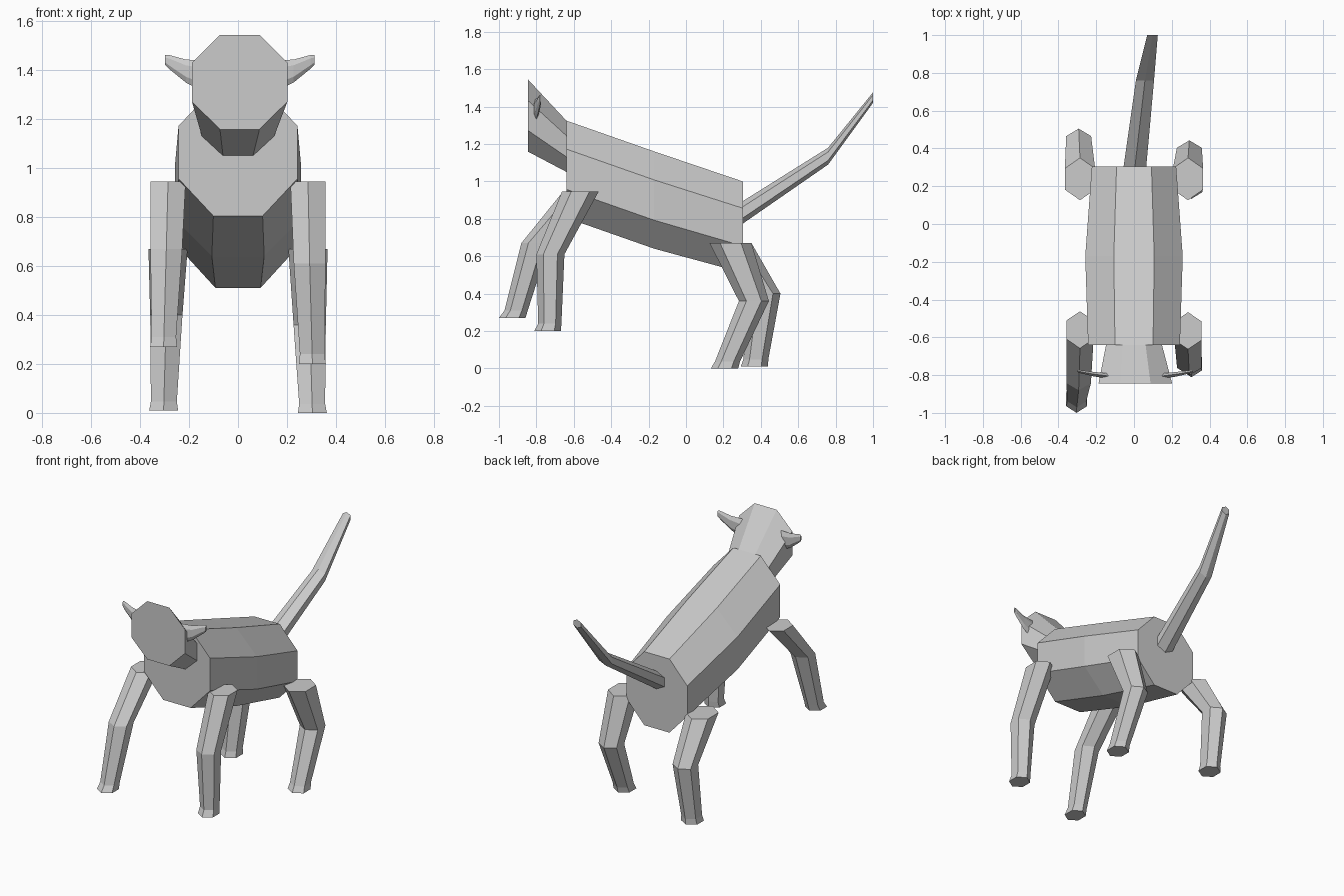
import bpy
import bmesh
import math

default_cube = bpy.data.objects.get("Cube")
if default_cube:
    bpy.data.objects.remove(default_cube, do_unlink=True)

# One plain colour for the whole animal
grey = bpy.data.materials.new("plain grey")
grey.use_nodes = True
shade = (0.6, 0.6, 0.6, 1.0)
grey.diffuse_color = shade
grey.node_tree.nodes["Principled BSDF"].inputs["Base Color"].default_value = shade

# Cross-sections that fit a box reaching one unit each way
HEXAGON = [(0, 1), (1, 0.5), (1, -0.5), (0, -1), (-1, -0.5), (-1, 0.5)]
OCTAGON = [
    (math.cos(math.radians(a)) / math.cos(math.pi / 8),
     math.sin(math.radians(a)) / math.cos(math.pi / 8))
    for a in [22.5 + 45 * i for i in range(8)]
]


def loft(name, outline, plane, sections):
    """Skin a capped tube through sections of (centre, half width, half height).

    The plane names the two axes that the outline is drawn in.
    """
    first, second = ["xyz".index(letter) for letter in plane]
    bm = bmesh.new()
    rings = []
    for centre, half_width, half_height in sections:
        ring = []
        for u, v in outline:
            point = list(centre)
            point[first] += u * half_width
            point[second] += v * half_height
            ring.append(bm.verts.new(point))
        rings.append(ring)
    count = len(outline)
    for lower, upper in zip(rings, rings[1:]):
        for i in range(count):
            j = (i + 1) % count
            bm.faces.new((lower[i], lower[j], upper[j], upper[i]))
    bm.faces.new(rings[0])
    bm.faces.new(rings[-1])
    bmesh.ops.recalc_face_normals(bm, faces=bm.faces[:])
    mesh = bpy.data.meshes.new(name)
    bm.to_mesh(mesh)
    bm.free()
    mesh.materials.append(grey)
    obj = bpy.data.objects.new(name, mesh)
    bpy.context.collection.objects.link(obj)
    return obj


# Body, sloping down towards the rump
loft("body", OCTAGON, "xz", [
    ((0, -0.64, 1.065), 0.243, 0.26),
    ((0, -0.17, 0.90), 0.258, 0.26),
    ((0, 0.305, 0.755), 0.223, 0.244),
])

# Head, widening to a flat face
loft("head", OCTAGON, "xz", [
    ((0, -0.64, 1.188), 0.148, 0.137),
    ((0.007, -0.845, 1.352), 0.195, 0.193),
])

# Tail, rising behind and leaning to the left
loft("tail", HEXAGON, "xz", [
    ((0.005, 0.305, 0.835), 0.06, 0.06),
    ((0.058, 0.76, 1.135), 0.048, 0.045),
    ((0.098, 1.0, 1.448), 0.028, 0.028),
])

# Thin ears, pointing sideways
for side, word in ((1, "left"), (-1, "right")):
    shift = 0.007
    loft(word + "_ear", HEXAGON, "yz", [
        ((shift + side * 0.14, -0.805, 1.375), 0.014, 0.065),
        ((shift + side * 0.22, -0.795, 1.397), 0.012, 0.047),
        ((shift + side * 0.29, -0.782, 1.435), 0.008, 0.028),
        ((shift + side * 0.305, -0.779, 1.442), 0.005, 0.02),
    ])


def leg(name, side, widths, lengths, path):
    """Build a leg through hip, knee, ankle and foot points given as (y, z)."""
    spread = (0.286, 0.293, 0.303, 0.304)
    sections = [
        ((side * x, y, z), w, d)
        for x, (y, z), w, d in zip(spread, path, widths, lengths)
    ]
    loft(name, HEXAGON, "xy", sections)


# Legs, each caught in a different part of the stride
front_size = ((0.072, 0.065, 0.05, 0.055), (0.098, 0.075, 0.062, 0.071))
back_size = ((0.08, 0.066, 0.053, 0.059), (0.112, 0.08, 0.067, 0.073))

leg("front_left_leg", 1, *front_size,
    [(-0.565, 0.945), (-0.725, 0.61), (-0.728, 0.24), (-0.74, 0.20)])
leg("front_right_leg", -1, *front_size,
    [(-0.56, 0.945), (-0.805, 0.67), (-0.908, 0.31), (-0.929, 0.27)])
leg("back_left_leg", 1, *back_size,
    [(0.238, 0.67), (0.363, 0.36), (0.222, 0.037), (0.206, 0)])
leg("back_right_leg", -1, *back_size,
    [(0.238, 0.67), (0.425, 0.40), (0.373, 0.047), (0.366, 0.01)])
